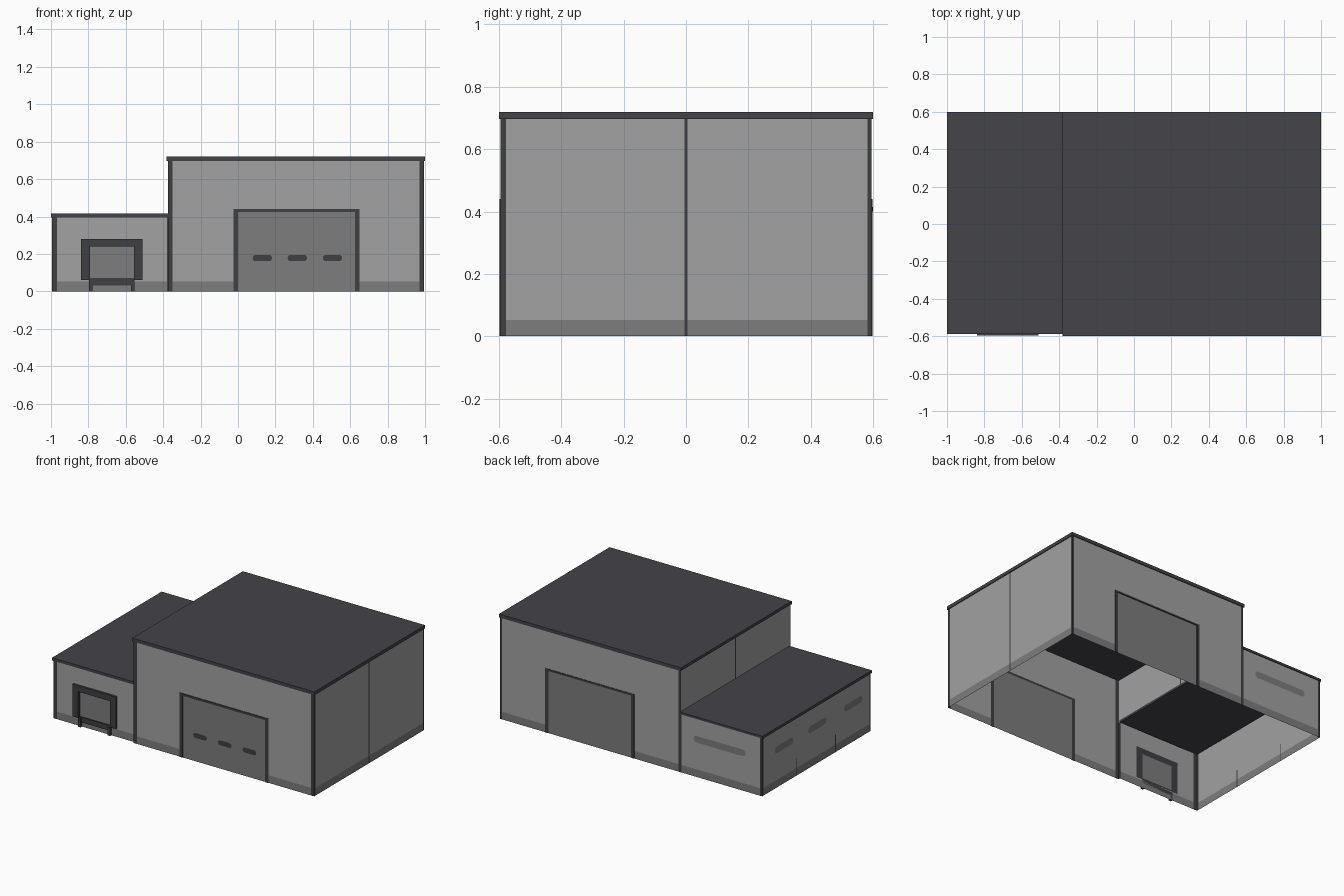
import bpy, bmesh, math
from mathutils import Vector

if "Cube" in bpy.data.objects:
    bpy.data.objects.remove(bpy.data.objects["Cube"])

def material(name, rgb):
    m = bpy.data.materials.new(name)
    m.diffuse_color = (*rgb, 1)
    m.use_nodes = True
    m.node_tree.nodes["Principled BSDF"].inputs["Base Color"].default_value = m.diffuse_color
    return m

MATS = [material("wall_grey", (0.36, 0.36, 0.36)),
        material("mid_grey", (0.205, 0.205, 0.205)),
        material("trim_dark", (0.05, 0.05, 0.054)),
        material("roof_charcoal", (0.058, 0.056, 0.065))]
WALL, MID, TRIM, ROOF = range(4)

def finish(name, bm):
    me = bpy.data.meshes.new(name)
    bm.to_mesh(me)
    bm.free()
    for m in MATS:
        me.materials.append(m)
    ob = bpy.data.objects.new(name, me)
    bpy.context.collection.objects.link(ob)
    return ob

def place(axis, pos, u, z):
    return Vector((u, pos, z)) if axis == "y" else Vector((pos, u, z))

def add_face(bm, pts, axis, sign, mat):
    f = bm.faces.new(pts)
    f.normal_update()
    if (f.normal.y if axis == "y" else f.normal.x) * sign < 0:
        f.normal_flip()
    f.material_index = mat

def sheet(name, axis, pos, sign, patches):
    """Wall sheet cut along patch edges; the last patch over a cell colours it.
    A patch is (u0, u1, z0, z1, material); the first is the full wall."""
    us = sorted({p[i] for p in patches for i in (0, 1)})
    zs = sorted({p[i] for p in patches for i in (2, 3)})
    bm = bmesh.new()
    grid = [[bm.verts.new(place(axis, pos, u, z)) for z in zs] for u in us]
    for i in range(len(us) - 1):
        for j in range(len(zs) - 1):
            cu, cz = (us[i] + us[i + 1]) / 2, (zs[j] + zs[j + 1]) / 2
            mat = [p[4] for p in patches
                   if p[0] < cu < p[1] and p[2] < cz < p[3]][-1]
            add_face(bm, [grid[i][j], grid[i + 1][j],
                          grid[i + 1][j + 1], grid[i][j + 1]], axis, sign, mat)
    return finish(name, bm)

def box(name, x0, x1, y0, y1, z0, z1, mat):
    bm = bmesh.new()
    bmesh.ops.create_cube(bm, size=1)
    for v in bm.verts:
        v.co = Vector(((x0 + x1) / 2 + v.co.x * (x1 - x0),
                       (y0 + y1) / 2 + v.co.y * (y1 - y0),
                       (z0 + z1) / 2 + v.co.z * (z1 - z0)))
    for f in bm.faces:
        f.material_index = mat
    return finish(name, bm)

def slot(name, axis, pos, sign, u0, u1, z, r, mat):
    """Thin round-ended window plate."""
    bm = bmesh.new()
    pts = []
    for centre, start in ((u1 - r, -90), (u0 + r, 90)):
        for k in range(7):
            a = math.radians(start + 30 * k)
            pts.append(bm.verts.new(place(axis, pos, centre + r * math.cos(a),
                                          z + r * math.sin(a))))
    add_face(bm, pts, axis, sign, mat)
    return finish(name, bm)

def wall(u0, u1, z1, left, right, *extra):
    """Plain wall with base band, corner trims and top trim."""
    return [(u0, u1, 0, z1, WALL), (u0, u1, 0, 0.052, MID),
            (u0, u0 + left, 0, z1, TRIM), (u1 - right, u1, 0, z1, TRIM), *extra]

def frame(name, x0, x1, z0, z1, w, top, y0, y1):
    box(name + "_left", x0, x0 + w, y0, y1, z0, z1 - top, TRIM)
    box(name + "_right", x1 - w, x1, y0, y1, z0, z1 - top, TRIM)
    box(name + "_top", x0, x1, y0, y1, z1 - top, z1, TRIM)

L, M, R = -0.995, -0.375, 0.995      # left, dividing and right wall planes
Y, YL = 0.595, -0.582                # depth of the hall, front of the annex
HT, HL = 0.70, 0.40                  # wall heights

door = [(-0.025, 0.65, 0, 0.44, TRIM), (0.0, 0.627, 0, 0.425, MID)]

# Tall hall walls
sheet("hall_front_wall", "y", -Y, -1, wall(M, R, HT, 0.025, 0.025, *door))
sheet("hall_back_wall", "y", Y, 1, wall(M, R, HT, 0.015, 0.015, *door))
sheet("hall_right_wall", "x", R, 1,
      wall(-Y, Y, HT, 0.017, 0.012, (-0.005, 0.005, 0, HT, TRIM)))
sheet("hall_upper_left_wall", "x", M, -1,
      [(-Y, Y, HL, HT, WALL), (-0.005, 0.005, HL, HT, TRIM)])
sheet("hall_corner_return", "x", M, -1, [(-Y, YL, 0, HL, TRIM)])

# Big door frames and front door windows
frame("front_door_frame", -0.025, 0.65, 0, 0.44, 0.024, 0.015, -Y - 0.004, -Y)
frame("back_door_frame", -0.025, 0.65, 0, 0.44, 0.016, 0.010, Y, Y + 0.003)
for i, x in enumerate((0.13, 0.317, 0.505)):
    slot(f"door_window_{i + 1}", "y", -Y - 0.002, -1, x - 0.052, x + 0.052,
         0.178, 0.017, TRIM)

# Low annex walls
sheet("annex_front_wall", "y", YL, -1,
      wall(L, M, HL, 0.028, 0.004, (-0.84, -0.51, 0.06, 0.28, TRIM),
           (-0.79, -0.555, 0.07, 0.24, MID)))
sheet("annex_back_wall", "y", Y, 1, wall(L, M, HL, 0.015, 0.006))
seams = [(y - 0.004, y + 0.004, 0, 0.12, TRIM) for y in (-0.2, 0.22)]
sheet("annex_left_wall", "x", L, -1, wall(YL, Y, HL, 0.012, 0.015, *seams))

# Annex windows
slot("annex_back_window", "y", Y + 0.002, 1, -0.87, -0.475, 0.26, 0.023, MID)
for i, y in enumerate((-0.39, 0.0, 0.36)):
    slot(f"annex_side_window_{i + 1}", "x", L - 0.002, -1, y - 0.1, y + 0.1,
         0.26, 0.023, MID)

# Loading dock: seal frame, lip and bumpers
frame("dock_frame", -0.84, -0.51, 0.06, 0.28, 0.045, 0.04, -0.597, YL)
box("dock_lip", -0.79, -0.56, -0.59, YL, 0.032, 0.066, TRIM)
for side, x in (("left", -0.787), ("right", -0.563)):
    box(f"dock_bumper_{side}", x - 0.01, x + 0.01, -0.597, YL, 0.0, 0.06, TRIM)

# Roof slabs with a small overhang
box("hall_roof", M - 0.008, 1.0, -0.6, 0.6, HT, 0.72, ROOF)
box("annex_roof", -1.0, M, -0.587, 0.6, HL, 0.415, ROOF)

# Dark fascia bands around the roof edges
box("hall_front_fascia", M - 0.008, 1.0, -0.6, -Y, HT - 0.003, HT, TRIM)
box("hall_back_fascia", M - 0.008, 1.0, Y, 0.6, HT - 0.003, HT, TRIM)
box("hall_right_fascia", R, 1.0, -Y, Y, HT - 0.003, HT, TRIM)
box("annex_left_fascia", -1.0, L, YL, Y, HL - 0.004, HL, TRIM)
box("annex_front_fascia", -1.0, M, -0.587, YL, HL - 0.004, HL, TRIM)
